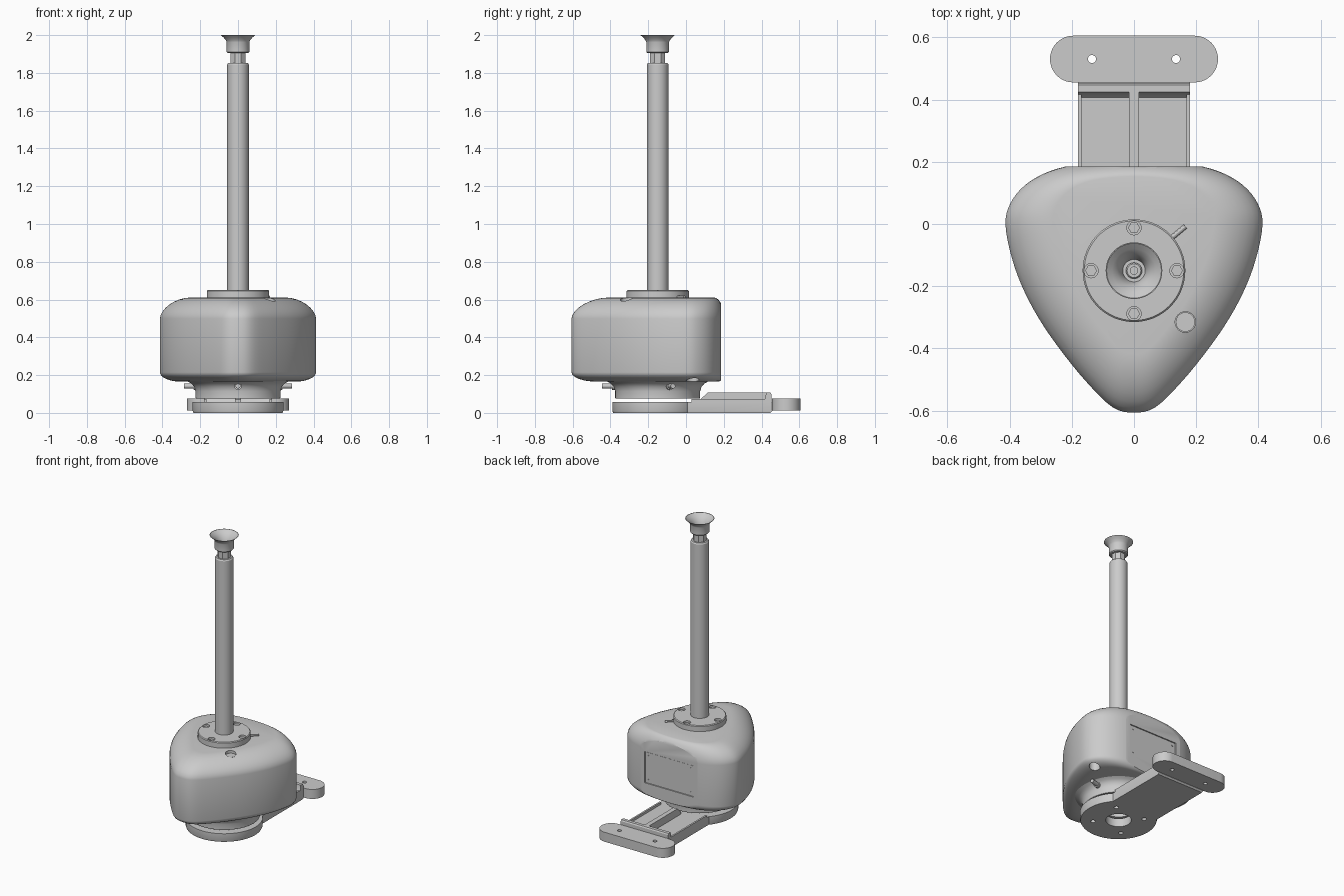
import bpy, bmesh, math
from mathutils import Vector, Matrix

if "Cube" in bpy.data.objects:
    bpy.data.objects.remove(bpy.data.objects["Cube"])

CY = -0.15  # y of the vertical main axis


def finish(bm, name, angle=30):
    bmesh.ops.remove_doubles(bm, verts=bm.verts, dist=1e-5)
    bmesh.ops.recalc_face_normals(bm, faces=bm.faces)
    me = bpy.data.meshes.new(name)
    bm.to_mesh(me)
    bm.free()
    ob = bpy.data.objects.new(name, me)
    bpy.context.collection.objects.link(ob)
    smooth(ob, angle)
    return ob


def smooth(ob, angle=30):
    bpy.ops.object.select_all(action='DESELECT')
    ob.select_set(True)
    bpy.context.view_layer.objects.active = ob
    bpy.ops.object.shade_smooth_by_angle(angle=math.radians(angle))


def loft(name, rings, angle=30, closed=False):
    """Skin a list of equal point rings; capped, or joined end to start."""
    bm = bmesh.new()
    vs = [[bm.verts.new(p) for p in r] for r in rings]
    n = len(rings[0])
    pairs = list(zip(vs, vs[1:])) + ([(vs[-1], vs[0])] if closed else [])
    for a, b in pairs:
        for i in range(n):
            j = (i + 1) % n
            bm.faces.new((a[i], a[j], b[j], b[i]))
    if not closed:
        bm.faces.new(vs[0])
        bm.faces.new(vs[-1])
    return finish(bm, name, angle)


def lathe(name, profile, n=48, c=(0, CY), closed=False, turn=0):
    rings = [[(c[0] + r * math.cos(2 * math.pi * i / n + turn),
               c[1] + r * math.sin(2 * math.pi * i / n + turn), z) for i in range(n)]
             for r, z in profile]
    return loft(name, rings, closed=closed)


def prism(name, outline, z0, z1):
    return loft(name, [[(x, y, z) for x, y in outline] for z in (z0, z1)])


def box(name, x0, x1, y0, y1, z0, z1):
    return prism(name, [(x0, y0), (x1, y0), (x1, y1), (x0, y1)], z0, z1)


def rod(name, a, b, r, n=16):
    a, b = Vector(a), Vector(b)
    bm = bmesh.new()
    rot = (b - a).to_track_quat('Z', 'Y').to_matrix().to_4x4()
    bmesh.ops.create_cone(bm, cap_ends=True, segments=n, radius1=r, radius2=r,
                          depth=(b - a).length, matrix=Matrix.Translation((a + b) / 2) @ rot)
    return finish(bm, name)


def cut(ob, cutters):
    for c in cutters:
        m = ob.modifiers.new('cut', 'BOOLEAN')
        m.operation, m.solver, m.object = 'DIFFERENCE', 'EXACT', c
        bpy.context.view_layer.objects.active = ob
        bpy.ops.object.modifier_move_to_index(modifier=m.name, index=0)
        bpy.ops.object.modifier_apply(modifier=m.name)
        bpy.data.objects.remove(c)
    smooth(ob)


def hole(x, y, r, z0, z1):
    return rod('hole_cutter', (x, y, z0), (x, y, z1), r, 24)


def spline(pts, steps):
    out, n = [], len(pts)
    for i in range(n):
        p0, p1, p2, p3 = (Vector(pts[(i + k) % n]) for k in (-1, 0, 1, 2))
        for s in range(steps):
            t = s / steps
            out.append(0.5 * (2 * p1 + (p2 - p0) * t + (2 * p0 - 5 * p1 + 4 * p2 - p3) * t * t
                              + (3 * p1 - p0 - 3 * p2 + p3) * t ** 3))
    return out


# Main housing: rounded-triangle plan with soft top and bottom edges
right = [(.07, -.588), (.155, -.505), (.24, -.4), (.308, -.3), (.36, -.2), (.395, -.1),
         (.413, 0), (.398, .065), (.35, .125), (.27, .17), (.16, .195)]
plan = spline([(0, -.606)] + right + [(0, .205)] + [(-x, y) for x, y in reversed(right)], 4)
levels = []
N = 9
for i in range(N):
    a = math.pi / 2 * (1 - i / (N - 1))
    levels.append((1 - .27 * (1 - math.cos(a)), .215 - .05 * math.sin(a)))
for i in range(N):
    a = math.pi / 2 * i / (N - 1)
    levels.append((1 - .37 * (1 - math.cos(a) ** 1.15), .50 + .11 * math.sin(a) ** 1.15))
rings = [[(p.x * s, .03 + (p.y - .03) * (1 - (1 - s) * .8), z) for p in plan] for s, z in levels]
housing = loft('housing', rings, 35)
cut(housing, [box('back_cutter', -.6, .6, .185, .5, 0, 1),
              box('panel_cutter', -.185, .185, .177, .3, .26, .475),
              hole(.35, .035, .034, .1, .27),
              hole(.165, -.315, .033, .585, .7)])

# Service panel and its screws
box('back_panel', -.182, .182, .17, .181, .263, .472)
for sx in (-1, 1):
    for z in (.285, .45):
        rod('panel_screw', (sx * .16, .175, z), (sx * .16, .184, z), .006, 12)

# Plug in the round opening on top
lathe('top_plug', [(.031, .55), (.031, .592)], 24, (.165, -.315))

# Flared neck below the housing, hollow underneath
neck = lathe('neck', [(.09, .075), (.222, .075), (.225, .08), (.225, .115), (.232, .138),
                      (.248, .156), (.275, .17), (.275, .19), (.09, .19)], 64, closed=True)

# Locking pins around the neck
for deg in (-90, 16, 164):
    a = math.radians(deg)
    d = Vector((math.cos(a), math.sin(a), 0))
    o = Vector((0, CY, .142))
    rod('neck_pin', o + d * .21, o + d * .295, .013)
    rod('neck_pin_collar', o + d * .21, o + d * .242, .02)

# Base: disc and arm as one plate
a0 = math.acos(.18 / .24)
outline = [(.24 * math.cos(t), CY + .24 * math.sin(t)) for t in
           [math.pi - a0 + (math.pi + 2 * a0) * i / 56 for i in range(57)]]
outline += [(.18, .457), (-.18, .457)]
base = loft('base_plate', [[(x * s, CY + (y - CY) * s, z) for x, y in outline]
                           for s, z in ((.985, 0), (1, .01), (1, .057))])
cut(base, [hole(0, CY, .08, -.1, .2)] +
    [hole(.16 * math.cos(t), CY + .16 * math.sin(t), .015, -.1, .2)
     for t in (math.pi / 4 + k * math.pi / 2 for k in range(4))])

# Arm ribs and end wall
for sx in (-1, 1):
    x0, x1 = sorted((sx * .168, sx * .18))
    box('arm_side_rim', x0, x1, .03, .44, .05, .073)
section = [(.075, .05), (.075, .07), (.115, .108), (.44, .108), (.44, .05)]
loft('arm_centre_rib', [[(x, y, z) for y, z in section] for x in (-.016, .016)])
wall = [(.40, .05), (.412, .062), (.42, .08), (.424, .108), (.447, .108), (.452, .1), (.452, .05)]
loft('arm_end_wall', [[(x, y, z) for y, z in wall] for x in (-.18, .18)])

# Rounded foot bar at the back
bar = [(s * .195 + .075 * math.cos(t), .53 + .075 * math.sin(t))
       for s, b in ((1, -90), (-1, 90)) for t in
       [math.radians(b + 180 * i / 20) for i in range(21)]]
foot = prism('foot_bar', bar, .012, .077)
cut(foot, [hole(sx * .135, .53, .013, -.1, .2) for sx in (-1, 1)])

# Mounting flange with four bolt recesses
flange = lathe('flange', [(.165, .6), (.165, .645), (.16, .65), (.05, .65)], 64)
spots = [(.138, 0), (-.138, 0), (0, .138), (0, -.138)]
cut(flange, [hole(x, CY + y, .023, .635, .7) for x, y in spots])
for x, y in spots:
    lathe('flange_bolt', [(.019, .625), (.019, .64)], 6, (x, CY + y))
rod('index_pin', (.10, -.062, .614), (.165, -.008, .614), .008, 12)

# Pole, faceted neck and flared suction cup
lathe('pole', [(.057, .64), (.057, 1.845), (.052, 1.853)], 32)
lathe('pole_neck', [(.043, 1.84), (.043, 1.93)], 8, turn=math.pi / 8)
lathe('suction_cup', [(.054, 1.905), (.06, 1.911), (.06, 1.962), (.064, 1.972), (.076, 1.987),
                      (.091, 2.0), (.088, 2.0), (.07, 1.985), (.054, 1.97), (.044, 1.95),
                      (.036, 1.93), (.036, 1.92)])
lathe('cup_screw', [(.026, 1.915), (.026, 1.938), (.022, 1.942), (.012, 1.942), (.012, 1.925)], 24)
